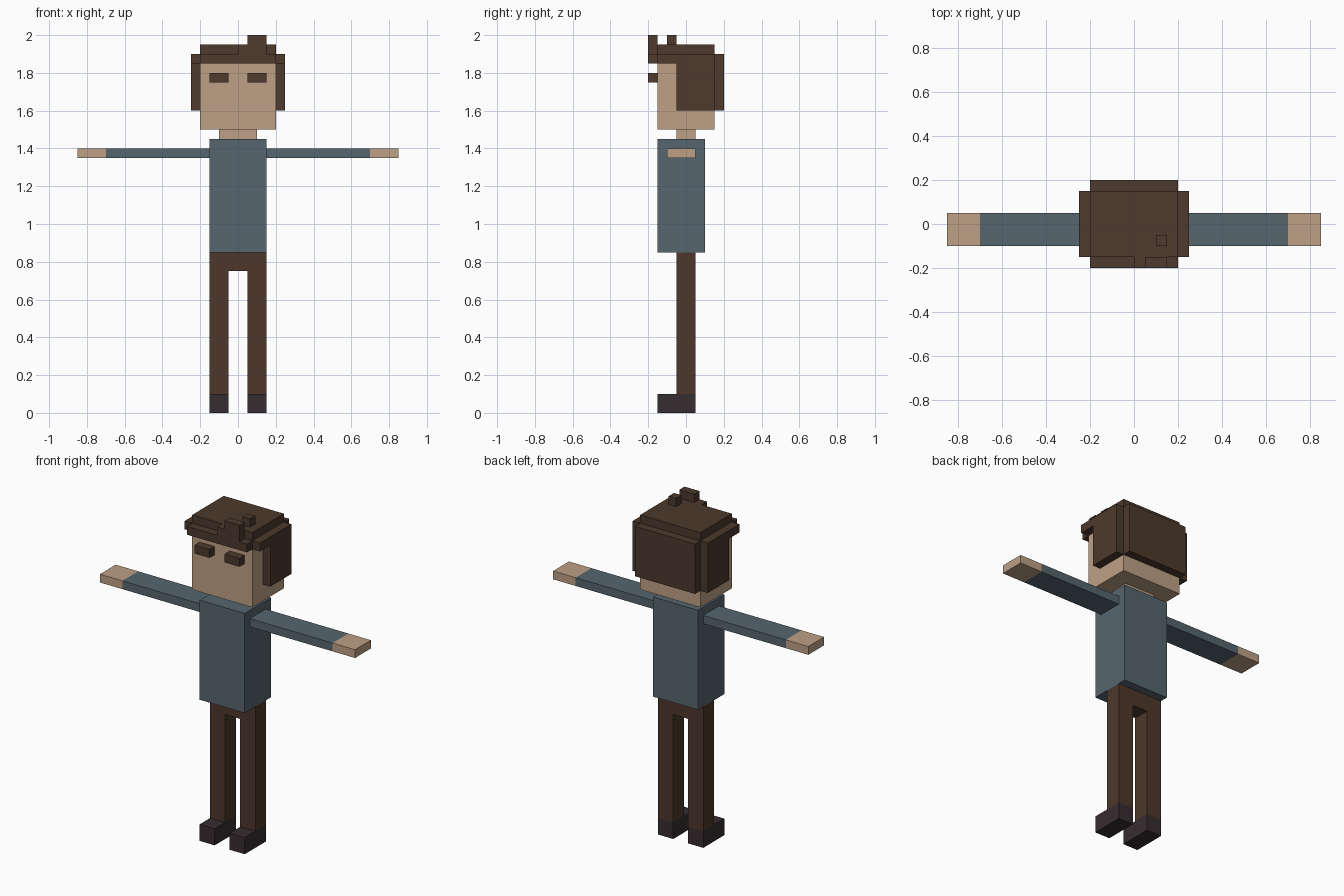
import bpy
import bmesh
from mathutils import Vector

cube = bpy.data.objects.get("Cube")
if cube:
    bpy.data.objects.remove(cube, do_unlink=True)


def material(name, r, g, b):
    m = bpy.data.materials.new(name)
    m.use_nodes = True
    m.diffuse_color = (r, g, b, 1)
    bsdf = next(n for n in m.node_tree.nodes if n.type == 'BSDF_PRINCIPLED')
    bsdf.inputs["Base Color"].default_value = (r, g, b, 1)
    bsdf.inputs["Roughness"].default_value = 0.9
    return m


SKIN = material("skin", 0.515, 0.352, 0.235)
SHIRT = material("blue grey shirt", 0.093, 0.133, 0.156)
HAIR = material("dark brown hair", 0.074, 0.041, 0.026)
TROUSERS = material("brown trousers", 0.074, 0.039, 0.024)
SHOES = material("charcoal shoes", 0.037, 0.026, 0.030)


def blocks(name, mat, *boxes):
    """One object from boxes given as (x0, x1, y0, y1, z0, z1)."""
    bm = bmesh.new()
    for x0, x1, y0, y1, z0, z1 in boxes:
        lo, hi = Vector((x0, y0, z0)), Vector((x1, y1, z1))
        verts = bmesh.ops.create_cube(bm, size=1)["verts"]
        bmesh.ops.scale(bm, vec=hi - lo, verts=verts)
        bmesh.ops.translate(bm, vec=(lo + hi) / 2, verts=verts)
    mesh = bpy.data.meshes.new(name)
    bm.to_mesh(mesh)
    bm.free()
    mesh.materials.append(mat)
    obj = bpy.data.objects.new(name, mesh)
    bpy.context.collection.objects.link(obj)
    return obj


def pair(name, mat, x0, x1, *rest):
    """Matching left (+x) and right (-x) parts."""
    blocks("left_" + name, mat, (x0, x1, *rest))
    blocks("right_" + name, mat, (-x1, -x0, *rest))


# Legs and hips
pair("shoe", SHOES, 0.05, 0.15, -0.15, 0.05, 0, 0.1)
pair("leg", TROUSERS, 0.05, 0.15, -0.05, 0.05, 0.1, 0.75)
blocks("hips", TROUSERS, (-0.15, 0.15, -0.05, 0.05, 0.75, 0.85))

# Torso and arms
blocks("torso", SHIRT, (-0.15, 0.15, -0.15, 0.1, 0.85, 1.45))
pair("sleeve", SHIRT, 0.15, 0.7, -0.1, 0.05, 1.35, 1.4)
pair("hand", SKIN, 0.7, 0.85, -0.1, 0.05, 1.35, 1.4)

# Neck and head
blocks("neck", SKIN, (-0.1, 0.1, -0.05, 0.05, 1.45, 1.5))
blocks("head", SKIN, (-0.2, 0.2, -0.15, 0.15, 1.5, 1.9))
pair("eye", HAIR, 0.05, 0.15, -0.2, -0.15, 1.75, 1.8)

# Hair: crown, back, sides with temple strips, fringe and tufts
blocks("hair_crown", HAIR, (-0.2, 0.2, -0.15, 0.15, 1.9, 1.95))
blocks("hair_back", HAIR, (-0.2, 0.2, 0.15, 0.2, 1.6, 1.9))
pair("hair_side", HAIR, 0.2, 0.25, -0.05, 0.15, 1.6, 1.9)
pair("hair_temple", HAIR, 0.2, 0.25, -0.15, -0.05, 1.85, 1.9)
blocks("hair_fringe", HAIR,
       (-0.2, 0.2, -0.2, -0.15, 1.85, 1.9),
       (0, 0.15, -0.2, -0.15, 1.9, 1.95),
       (0.05, 0.15, -0.2, -0.15, 1.95, 2.0))
blocks("hair_tuft", HAIR, (0.1, 0.15, -0.1, -0.05, 1.95, 2.0))
